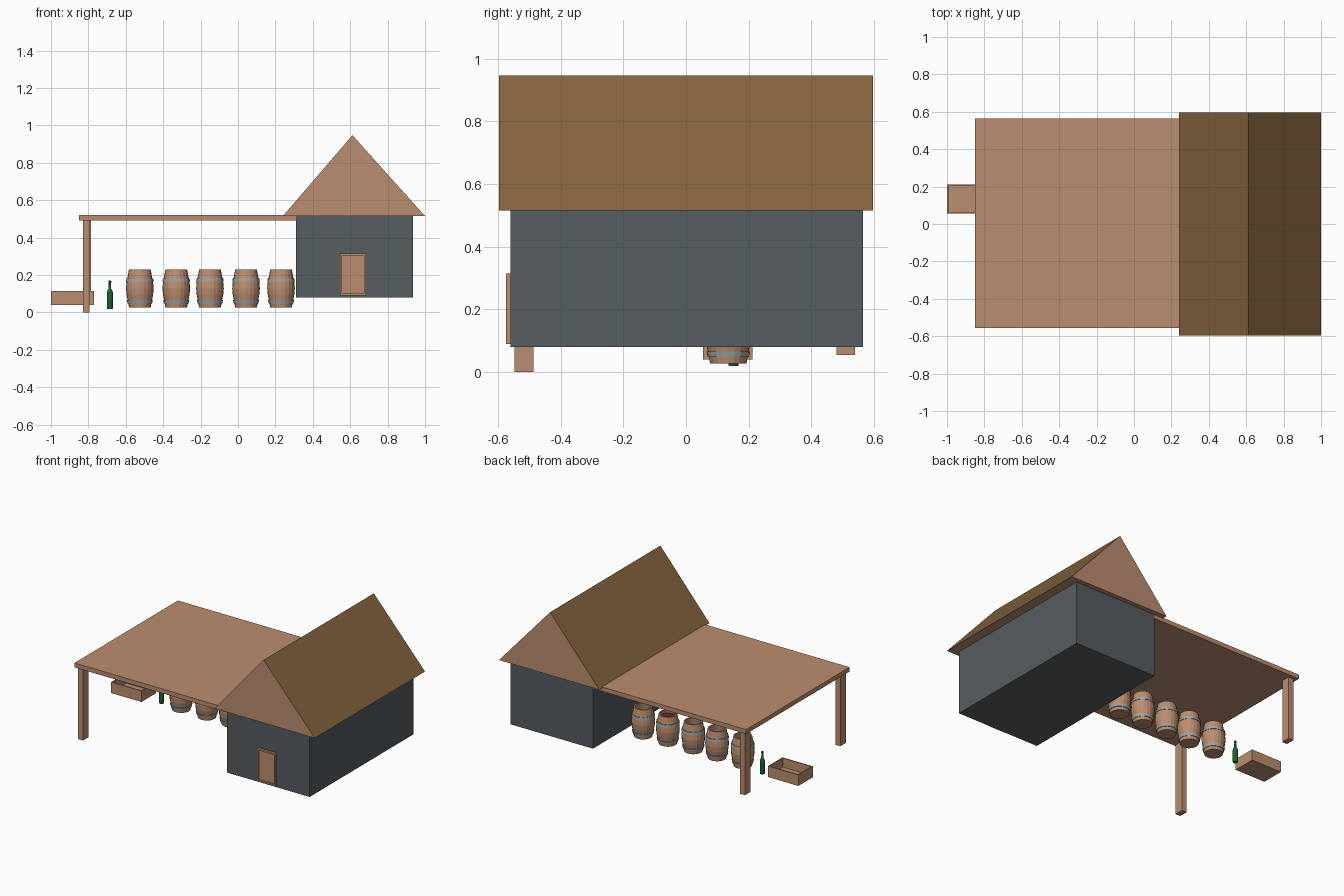
import bpy, bmesh, math
from mathutils import Vector

if "Cube" in bpy.data.objects:
    bpy.data.objects.remove(bpy.data.objects["Cube"])


def mat(name, rgb):
    m = bpy.data.materials.new(name)
    m.diffuse_color = (*rgb, 1)
    m.use_nodes = True
    m.node_tree.nodes["Principled BSDF"].inputs["Base Color"].default_value = m.diffuse_color
    return m


WOOD = mat("wood", (0.50, 0.27, 0.16))
ROOF = mat("roof_brown", (0.24, 0.13, 0.05))
SLATE = mat("slate", (0.095, 0.11, 0.12))
STEEL = mat("steel", (0.35, 0.36, 0.37))
GLASS = mat("green_glass", (0.01, 0.13, 0.025))
WINE = mat("wine", (0.20, 0.015, 0.02))


def finish(name, bm, mats, smooth=None):
    bmesh.ops.recalc_face_normals(bm, faces=bm.faces[:])
    me = bpy.data.meshes.new(name)
    bm.to_mesh(me)
    bm.free()
    ob = bpy.data.objects.new(name, me)
    bpy.context.collection.objects.link(ob)
    for m in mats:
        me.materials.append(m)
    if smooth:
        bpy.ops.object.select_all(action='DESELECT')
        ob.select_set(True)
        bpy.context.view_layer.objects.active = ob
        bpy.ops.object.shade_smooth_by_angle(angle=math.radians(smooth))
    return ob


def add_box(bm, x, y, z):
    """Box from (min, max) ranges; returns its faces."""
    vs = bmesh.ops.create_cube(bm, size=1)["verts"]
    lo = Vector((x[0], y[0], z[0]))
    hi = Vector((x[1], y[1], z[1]))
    for v in vs:
        v.co = Vector([(lo[i] + hi[i]) / 2 + v.co[i] * (hi[i] - lo[i]) for i in range(3)])
    return list({f for v in vs for f in v.link_faces})


def box(name, x, y, z, m):
    bm = bmesh.new()
    add_box(bm, x, y, z)
    return finish(name, bm, [m])


def recess(bm, face, rim, depth):
    """Inset a face and push the inner part inwards."""
    n = face.normal.copy()
    bmesh.ops.inset_region(bm, faces=[face], thickness=rim)
    face = bmesh.ops.extrude_face_region(bm, geom=[face])
    vs = [g for g in face["geom"] if isinstance(g, bmesh.types.BMVert)]
    inner = [g for g in face["geom"] if isinstance(g, bmesh.types.BMFace)]
    old = [f for f in bm.faces if f not in inner and abs(f.normal.dot(n)) > 0.99
           and (f.calc_center_median() - inner[0].calc_center_median()).length < 1e-6]
    bmesh.ops.delete(bm, geom=old, context='FACES_ONLY')
    bmesh.ops.translate(bm, verts=vs, vec=-n * depth)


def recessed_box(name, x, y, z, direction, rim, depth, m):
    bm = bmesh.new()
    add_box(bm, x, y, z)
    bm.normal_update()
    d = Vector(direction)
    recess(bm, max(bm.faces, key=lambda f: f.normal.dot(d)), rim, depth)
    return finish(name, bm, [m])


def lathe(name, profile, centre, sides, mats, bands=(), smooth=None):
    """Revolve (radius, z) points around a vertical axis; bands = segments using material 1."""
    bm = bmesh.new()
    cx, cy = centre
    rings = []
    for r, z in profile:
        if r == 0:
            rings.append([bm.verts.new((cx, cy, z))] * sides)
        else:
            rings.append([bm.verts.new((cx + r * math.cos(2 * math.pi * i / sides),
                                        cy + r * math.sin(2 * math.pi * i / sides), z))
                          for i in range(sides)])
    for k, (a, b) in enumerate(zip(rings, rings[1:])):
        for i in range(sides):
            j = (i + 1) % sides
            f = bm.faces.new(list(dict.fromkeys((a[i], a[j], b[j], b[i]))))
            f.material_index = 1 if k in bands else 0
    return finish(name, bm, mats, smooth)


# House walls and door
box("house_walls", (0.31, 0.935), (-0.56, 0.565), (0.08, 0.515), SLATE)
recessed_box("door", (0.545, 0.685), (-0.575, -0.555), (0.09, 0.315), (0, -1, 0), 0.016, 0.01, WOOD)

# Gabled roof: wooden gables, brown slopes
bm = bmesh.new()
front = [bm.verts.new(p) for p in ((0.24, -0.597, 0.515), (1.0, -0.597, 0.515), (0.612, -0.597, 0.947))]
tri = bm.faces.new(front)
ext = bmesh.ops.extrude_face_region(bm, geom=[tri])
bmesh.ops.translate(bm, vec=(0, 1.194, 0), verts=[g for g in ext["geom"] if isinstance(g, bmesh.types.BMVert)])
if len(bm.faces) < 5:
    bm.faces.new(front)
bm.normal_update()
for f in bm.faces:
    f.material_index = 1 if len(f.verts) == 4 and abs(f.normal.z) < 0.95 else 0
finish("roof", bm, [WOOD, ROOF])

# Canopy and its posts (the rear post stands on higher ground)
box("canopy", (-0.85, 0.312), (-0.557, 0.563), (0.49, 0.52), WOOD)
box("front_post", (-0.83, -0.793), (-0.547, -0.486), (0.0, 0.49), WOOD)
box("rear_post", (-0.825, -0.787), (0.48, 0.54), (0.055, 0.49), WOOD)

# Barrels: hollow bulged staves with steel hoops
stave = [(0, 0.027), (0.058, 0.027), (0.064, 0.06), (0.071, 0.095), (0.074, 0.128),
         (0.071, 0.162), (0.064, 0.197), (0.058, 0.229), (0.049, 0.229), (0.054, 0.195),
         (0.063, 0.128), (0.049, 0.04), (0, 0.04)]


def bulge(z):
    return 0.0745 - 0.0165 * ((z - 0.128) / 0.101) ** 2


for n, x in enumerate((-0.525, -0.33, -0.15, 0.043, 0.23), 1):
    lathe(f"barrel_{n}", stave, (x, 0.135), 20, [WOOD])
    for tag, z0, z1 in (("lower", 0.048, 0.066), ("upper", 0.164, 0.182)):
        r0, r1 = bulge(z0), bulge(z1)
        hoop = [(r0 - 0.004, z0), (r0 + 0.0015, z0), (r1 + 0.0015, z1), (r1 - 0.004, z1), (r0 - 0.004, z0)]
        lathe(f"barrel_{n}_{tag}_hoop", hoop, (x, 0.135), 20, [STEEL])

# Wine filling one barrel
lathe("wine_surface", [(0, 0.207), (0.053, 0.207), (0.053, 0.2), (0, 0.2)], (0.043, 0.135), 20, [WINE])

# Bottle
bottle = [(0, 0.019), (0.015, 0.019), (0.016, 0.022), (0.016, 0.105), (0.013, 0.117),
          (0.007, 0.126), (0.006, 0.158), (0.008, 0.16), (0.008, 0.168), (0.006, 0.17), (0, 0.17)]
lathe("bottle", bottle, (-0.685, 0.152), 16, [GLASS], smooth=35)

# Open crate
recessed_box("crate", (-1.0, -0.77), (0.055, 0.212), (0.04, 0.115), (0, 0, 1), 0.011, 0.062, WOOD)
